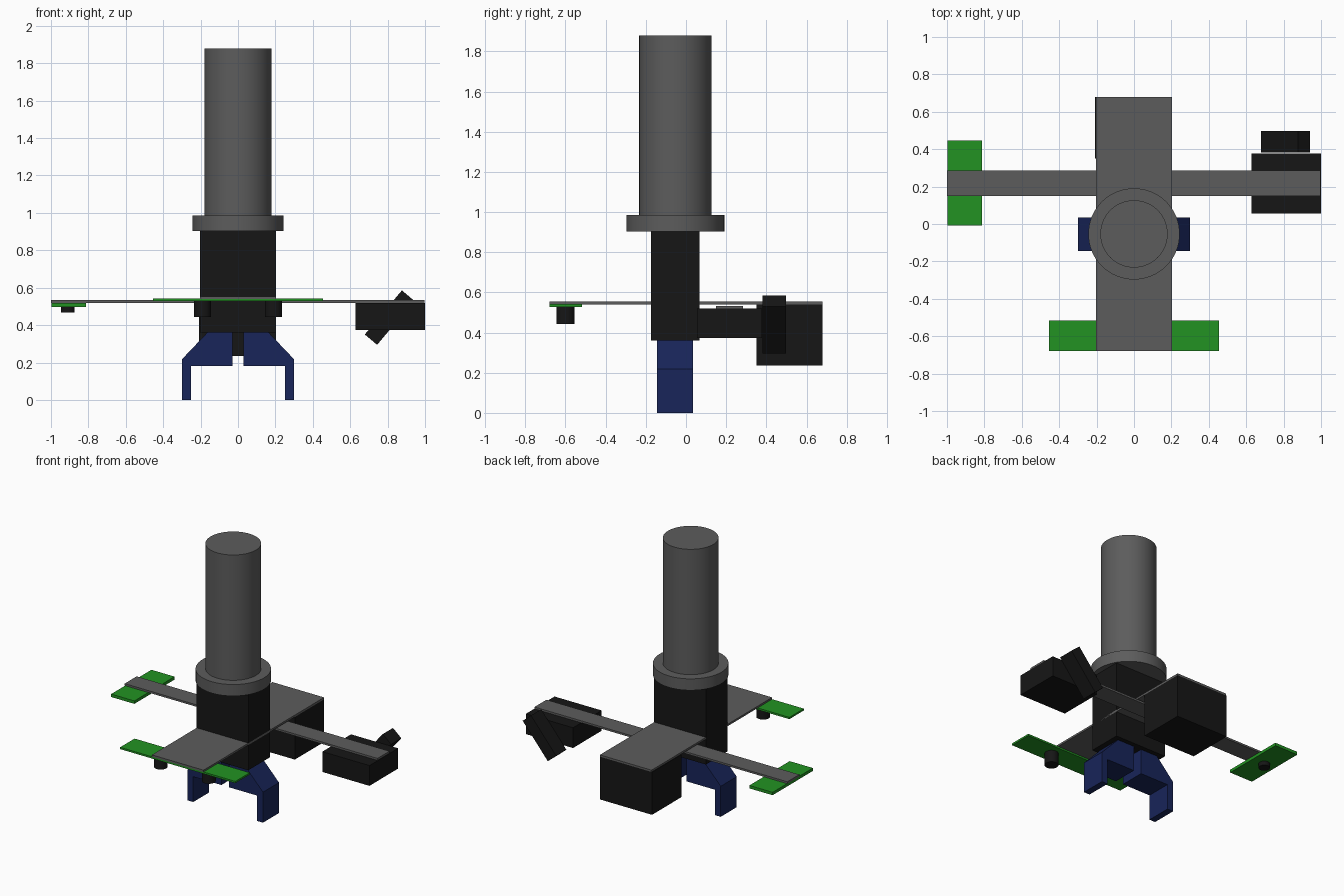
import bpy, bmesh
from math import atan2
from mathutils import Matrix

if "Cube" in bpy.data.objects:
    bpy.data.objects.remove(bpy.data.objects["Cube"])


def material(name, rgb):
    m = bpy.data.materials.new(name)
    m.diffuse_color = (*rgb, 1)
    m.use_nodes = True
    m.node_tree.nodes["Principled BSDF"].inputs["Base Color"].default_value = m.diffuse_color
    return m


GREY = material("grey_metal", (0.108, 0.108, 0.108))
BLACK = material("black_plastic", (0.008, 0.008, 0.008))
GREEN = material("circuit_green", (0.016, 0.29, 0.016))
BLUE = material("navy_blue", (0.009, 0.018, 0.1))


def finish(name, bm, mat):
    bmesh.ops.recalc_face_normals(bm, faces=bm.faces)
    me = bpy.data.meshes.new(name)
    bm.to_mesh(me)
    bm.free()
    me.materials.append(mat)
    ob = bpy.data.objects.new(name, me)
    bpy.context.collection.objects.link(ob)
    return ob


def box(name, x, y, z, mat, tilt=0):
    """Box from (min, max) ranges, optionally tilted about its own y axis."""
    bm = bmesh.new()
    bmesh.ops.create_cube(bm, size=1)
    size = [r[1] - r[0] for r in (x, y, z)]
    centre = [(r[0] + r[1]) / 2 for r in (x, y, z)]
    bm.transform(Matrix.Translation(centre) @ Matrix.Rotation(tilt, 4, 'Y')
                 @ Matrix.Diagonal((*size, 1)))
    return finish(name, bm, mat)


def cylinder(name, x, y, z, radius, mat, sides=64):
    bm = bmesh.new()
    bmesh.ops.create_cone(bm, cap_ends=True, segments=sides, radius1=radius,
                          radius2=radius, depth=z[1] - z[0])
    bm.transform(Matrix.Translation((x, y, (z[0] + z[1]) / 2)))
    ob = finish(name, bm, mat)
    bpy.ops.object.select_all(action='DESELECT')
    ob.select_set(True)
    bpy.context.view_layer.objects.active = ob
    bpy.ops.object.shade_smooth_by_angle(angle=0.6)
    return ob


def finger(name, side):
    """Bent gripper finger: side profile extruded along y."""
    profile = [(0.03, 0.181), (0.03, 0.361), (0.163, 0.361), (0.299, 0.218),
               (0.299, 0), (0.252, 0), (0.252, 0.181)]
    bm = bmesh.new()
    face = bm.faces.new([bm.verts.new((side * x, -0.145, z)) for x, z in profile])
    new = bmesh.ops.extrude_face_region(bm, geom=[face])["geom"]
    bmesh.ops.translate(bm, vec=(0, 0.18, 0),
                        verts=[v for v in new if isinstance(v, bmesh.types.BMVert)])
    return finish(name, bm, BLUE)


# Central wrist column
AXIS_Y = -0.053
cylinder("arm_tube", 0, AXIS_Y, (0.98, 1.88), 0.18, GREY)
cylinder("tube_flange", 0, AXIS_Y, (0.903, 0.985), 0.244, GREY)
box("gripper_body", (-0.204, 0.204), (-0.175, 0.067), (0.36, 0.904), BLACK)

# Gripper fingers
for label, side in (("left", -1), ("right", 1)):
    finger(label + "_finger", side)

# Mounting plate and cross bar
box("mounting_plate", (-0.204, 0.204), (-0.68, 0.68), (0.54, 0.554), GREY)
box("cross_bar", (-1, 0.997), (0.15, 0.285), (0.519, 0.533), GREY)

# Front stereo board with two lenses
box("front_board", (-0.455, 0.455), (-0.68, -0.517), (0.528, 0.541), GREEN)
for label, x in (("left", -0.19), ("right", 0.19)):
    cylinder(label + "_lens", x, -0.6, (0.443, 0.53), 0.045, BLACK, 32)

# Left board with its lens
box("side_board", (-0.997, -0.814), (-0.007, 0.447), (0.498, 0.519), GREEN)
cylinder("side_lens", -0.91, 0.22, (0.468, 0.5), 0.037, BLACK, 32)

# Rear housing
box("rear_housing", (-0.208, 0.204), (0.35, 0.68), (0.236, 0.541), BLACK)

# Right sensor housing with a tilted block on its back
box("sensor_housing", (0.628, 1), (0.055, 0.378), (0.374, 0.519), BLACK)
box("tilted_block", (0.81 - 0.154, 0.81 + 0.154), (0.382, 0.497),
    (0.44 - 0.043, 0.44 + 0.043), BLACK, -atan2(0.235, 0.198))
